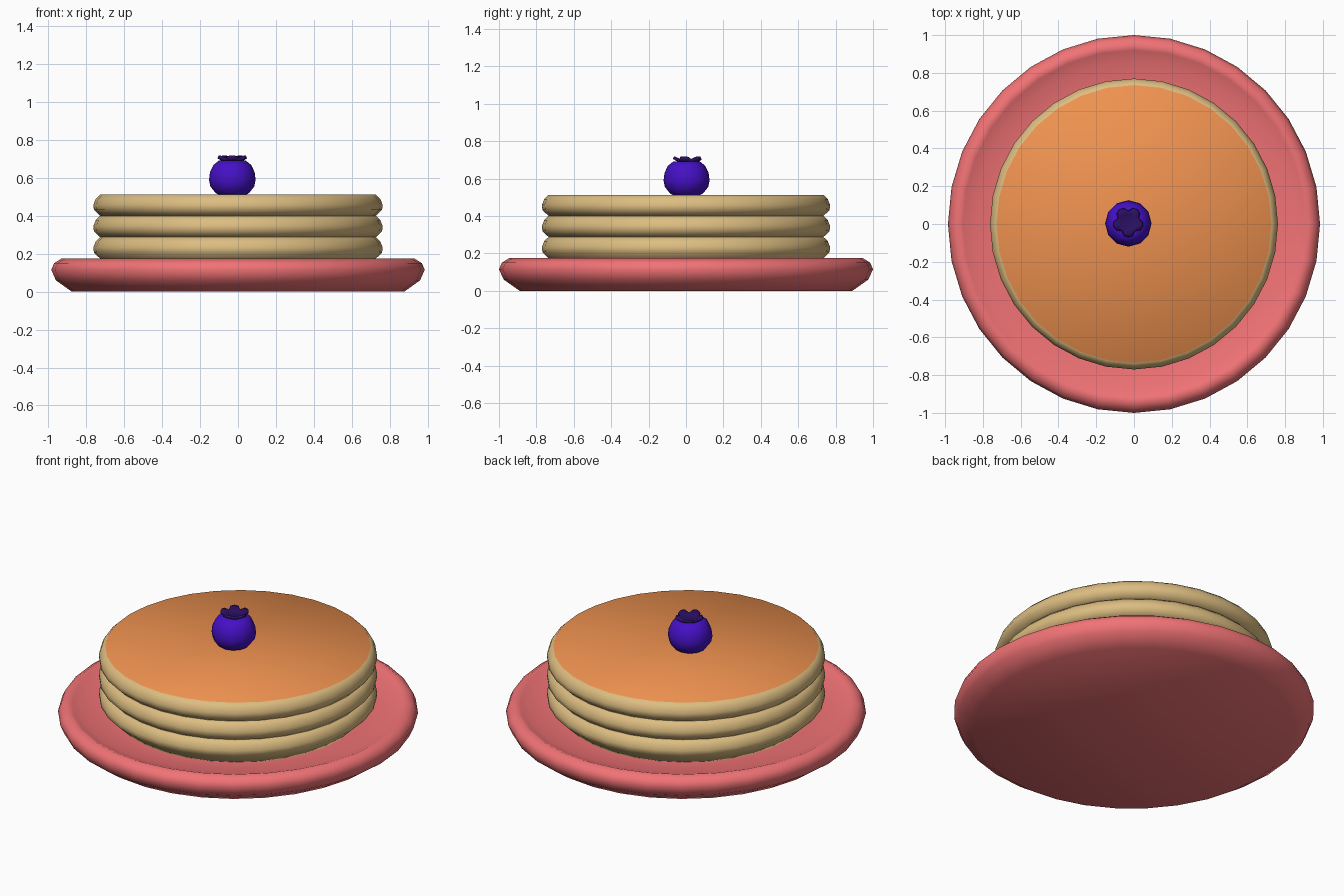
import bpy, bmesh
from math import sin, cos, pi

if "Cube" in bpy.data.objects:
    bpy.data.objects.remove(bpy.data.objects["Cube"])


def material(name, color):
    m = bpy.data.materials.new(name)
    m.diffuse_color = (*color, 1)
    m.use_nodes = True
    m.node_tree.nodes["Principled BSDF"].inputs["Base Color"].default_value = m.diffuse_color
    return m


PINK = material("plate_pink", (0.88, 0.17, 0.18))
BATTER = material("batter", (0.72, 0.51, 0.22))
GOLDEN = material("golden_top", (0.87, 0.29, 0.08))
BERRY = material("berry_blue", (0.06, 0.005, 0.56))
CROWN = material("crown_dark", (0.025, 0.005, 0.13))


def finish(bm, name, mats, loc=(0, 0, 0)):
    bmesh.ops.recalc_face_normals(bm, faces=bm.faces)
    mesh = bpy.data.meshes.new(name)
    for f in bm.faces:
        f.smooth = True
    bm.to_mesh(mesh)
    bm.free()
    for m in mats:
        mesh.materials.append(m)
    ob = bpy.data.objects.new(name, mesh)
    ob.location = loc
    bpy.context.collection.objects.link(ob)
    return ob


def lathe(name, profile, sides, mats, loc=(0, 0, 0), cap_mat=0, sx=1.0):
    """Closed solid of revolution: (radius, z) from bottom ring to top ring."""
    bm = bmesh.new()
    rings = []
    for r, z in profile:
        rings.append([bm.verts.new((sx * r * cos(2 * pi * i / sides),
                                    r * sin(2 * pi * i / sides), z))
                      for i in range(sides)])
    for a, b in zip(rings, rings[1:]):
        for i in range(sides):
            j = (i + 1) % sides
            bm.faces.new((a[i], a[j], b[j], b[i]))
    bm.faces.new(rings[0][::-1]).material_index = cap_mat
    bm.faces.new(rings[-1]).material_index = cap_mat
    return finish(bm, name, mats, loc)


# dished plate
lathe("plate", [(0.89, 0), (0.975, 0.06), (1.0, 0.115), (0.985, 0.15),
                (0.945, 0.175), (0.92, 0.165), (0.86, 0.142), (0.70, 0.13)],
      32, [PINK], sx=0.985)

# stack of three pancakes, the lowest one reaching into the dish
for k, name in enumerate(("bottom_pancake", "middle_pancake", "top_pancake")):
    z = 0.175 + 0.1125 * k
    base = [(0.69, 0.13)] if k == 0 else []
    lathe(name, base + [(0.735, z), (0.768, z + 0.032), (0.77, z + 0.06),
                        (0.758, z + 0.09), (0.735, z + 0.1125)],
          32, [BATTER, GOLDEN], cap_mat=1, sx=0.99)

# blueberry body
BX, BY = -0.03, 0.003
lathe("blueberry", [(0.06, 0.505), (0.088, 0.52), (0.116, 0.555), (0.123, 0.59),
                    (0.118, 0.63), (0.1, 0.668), (0.07, 0.692), (0.045, 0.69)],
      12, [BERRY], loc=(BX, BY, 0))

# five-pointed flared crown on the berry
bm = bmesh.new()
inner, outer = [], []
n = 20
for i in range(n):
    a = 2 * pi * i / n + pi / 10
    tip = (0.0, 0.8, 1.0, 0.8)[i % 4]
    inner.append(bm.verts.new((0.045 * cos(a), 0.045 * sin(a), 0.694)))
    r = 0.056 + 0.022 * tip
    outer.append(bm.verts.new((r * cos(a), r * sin(a), 0.698 + 0.014 * tip)))
for i in range(n):
    j = (i + 1) % n
    bm.faces.new((inner[i], outer[i], outer[j], inner[j]))
bm.faces.new(inner)
crown = finish(bm, "berry_crown", [CROWN], (BX, BY + 0.008, 0))
sol = crown.modifiers.new("thickness", "SOLIDIFY")
sol.thickness = 0.016
sol.offset = 0
